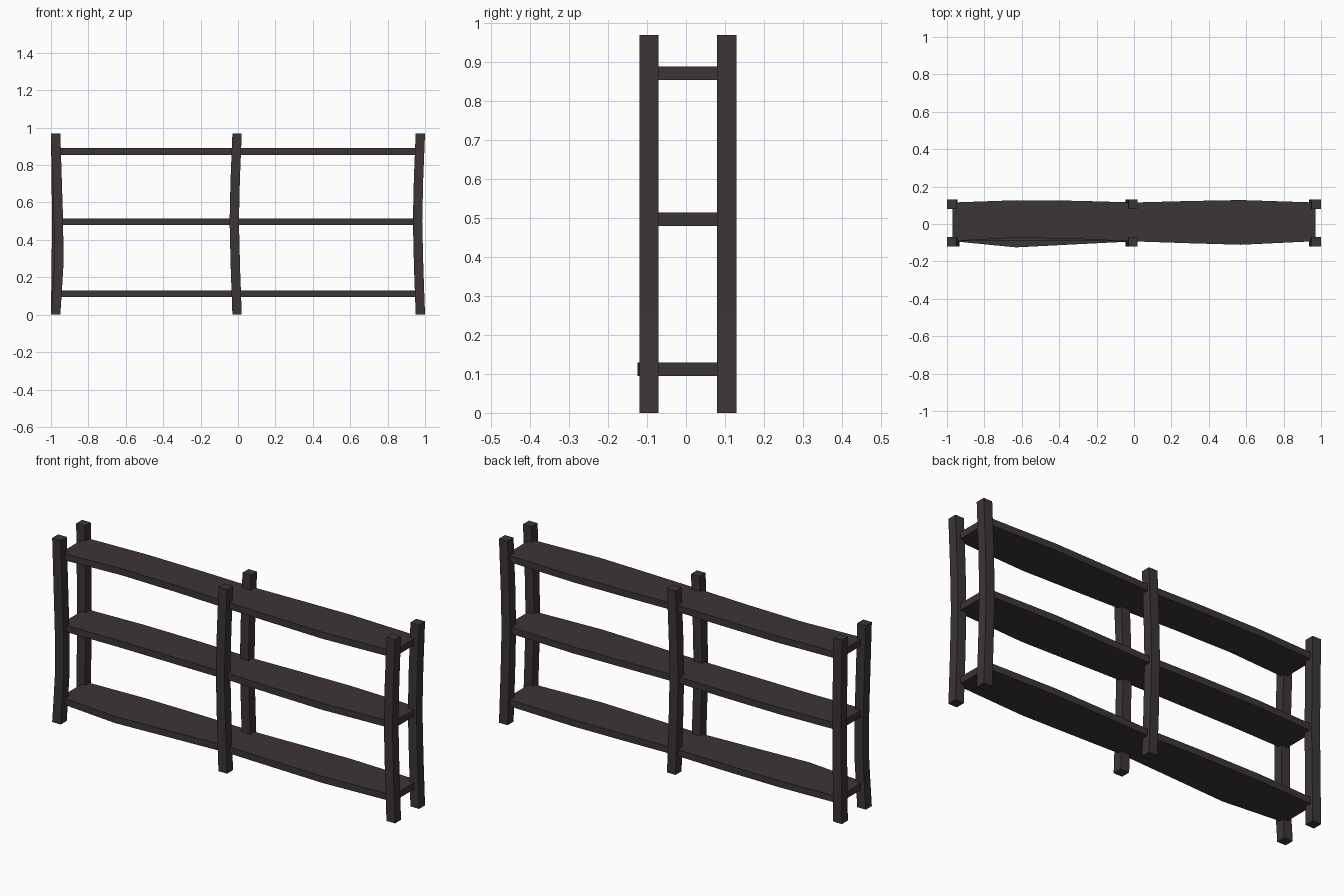
import bpy, bmesh

if "Cube" in bpy.data.objects:
    bpy.data.objects.remove(bpy.data.objects["Cube"])

wood = bpy.data.materials.new("dark_wood")
wood.diffuse_color = (0.045, 0.035, 0.040, 1)
wood.use_nodes = True
wood.node_tree.nodes["Principled BSDF"].inputs["Base Color"].default_value = wood.diffuse_color


def loft(name, rings):
    """Skin a chain of four-cornered rings into a closed solid."""
    bm = bmesh.new()
    vs = [[bm.verts.new(p) for p in r] for r in rings]
    for a, b in zip(vs, vs[1:]):
        for i in range(4):
            j = (i + 1) % 4
            bm.faces.new((a[i], a[j], b[j], b[i]))
    bm.faces.new(vs[0][::-1])
    bm.faces.new(vs[-1])
    bmesh.ops.recalc_face_normals(bm, faces=bm.faces)
    me = bpy.data.meshes.new(name)
    bm.to_mesh(me)
    bm.free()
    me.materials.append(wood)
    ob = bpy.data.objects.new(name, me)
    bpy.context.collection.objects.link(ob)
    return ob


def post(name, x, y, bow):
    """Square post whose centre line drifts in x by the (z, offset) list."""
    h = 0.025
    loft(name, [[(x + d - h, y - h, z), (x + d + h, y - h, z),
                 (x + d + h, y + h, z), (x + d - h, y + h, z)] for z, d in bow])


def shelf(name, z, front, back):
    """Board with gently wavy front and back edges."""
    xs = (-0.97, -0.63, -0.3, 0.0, 0.3, 0.57, 0.97)
    t = 0.0175
    loft(name, [[(x, f, z - t), (x, b, z - t), (x, b, z + t), (x, f, z + t)]
                for x, f, b in zip(xs, front, back)])


# Posts: bowed towards -x, except the left pair
bowed = [(0, 0), (0.25, -0.009), (0.5, -0.015), (0.72, -0.010), (0.97, 0)]
front_left = [(0, 0), (0.12, 0.008), (0.27, 0.017), (0.5, 0.015), (0.72, 0.008), (0.97, 0)]
back_left = [(0, 0), (0.5, 0.006), (0.97, 0)]
for side, y in (("front", -0.095), ("back", 0.105)):
    post(side + "_left_post", -0.975, y, front_left if side == "front" else back_left)
    post(side + "_middle_post", -0.005, y, bowed)
    post(side + "_right_post", 0.975, y, bowed)

# Shelves: the left bay of the front edge differs per shelf
back = (0.115, 0.127, 0.124, 0.115, 0.123, 0.128, 0.115)
for name, z, f1, f2 in (("bottom_shelf", 0.1125, -0.125, -0.108),
                        ("middle_shelf", 0.4975, -0.088, -0.091),
                        ("top_shelf", 0.8725, -0.073, -0.080)):
    shelf(name, z, (-0.092, f1, f2, -0.093, -0.103, -0.111, -0.092), back)
